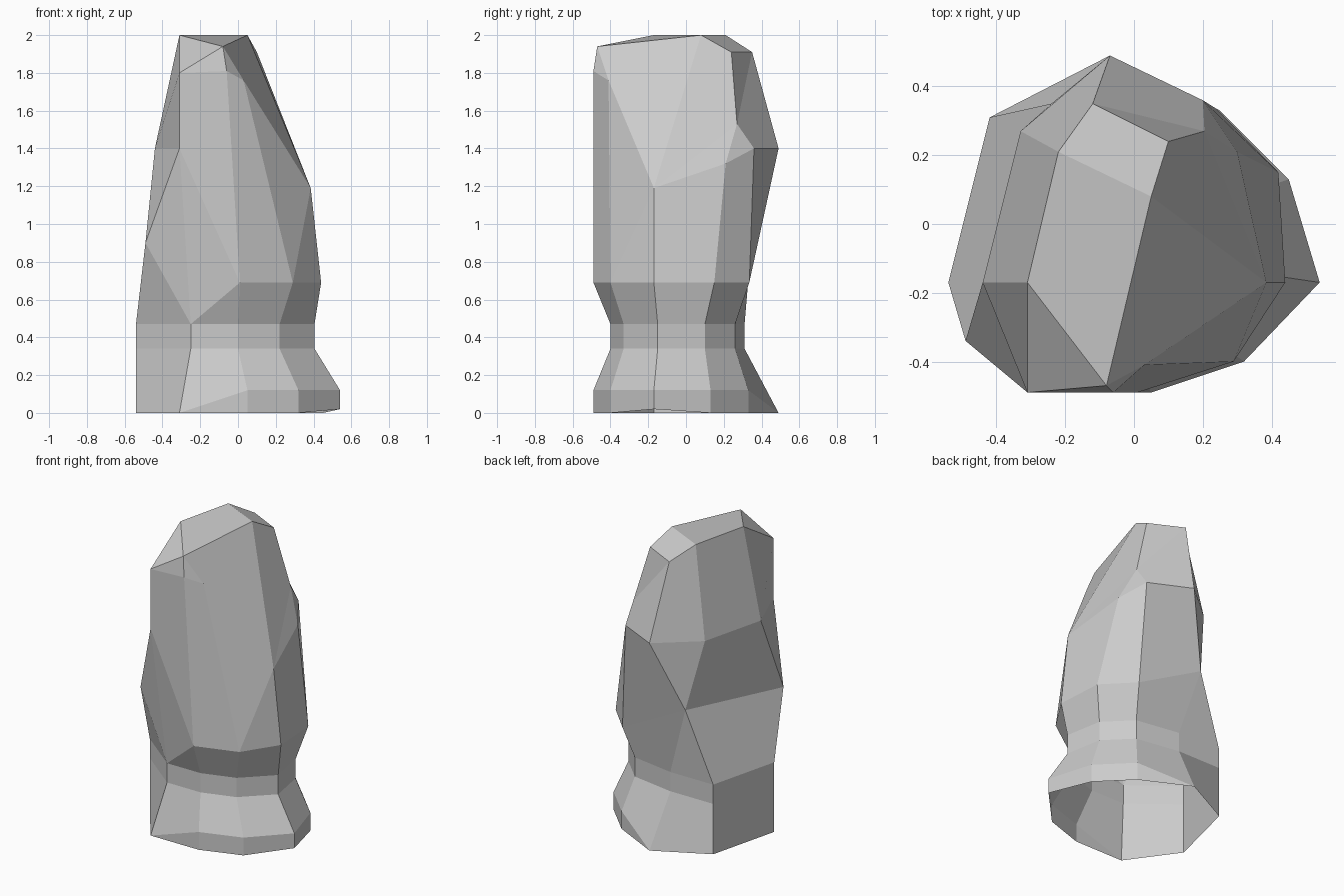
import bpy, bmesh

if "Cube" in bpy.data.objects:
    bpy.data.objects.remove(bpy.data.objects["Cube"])

bm = bmesh.new()
cache = {}


def vert(p):
    """Shared vertex at p, so repeated points weld into triangles."""
    if p not in cache:
        cache[p] = bm.verts.new(p)
    return cache[p]


def face(points):
    unique = list(dict.fromkeys(points))
    if len(unique) > 2:
        bm.faces.new([vert(p) for p in unique])


def at(outline, z):
    return [(x, y, z) for x, y in outline]


# Nine columns run counter-clockwise from the left side of the rock
foot = [(-.54, -.17), (-.31, -.49), (.05, -.49), (.32, -.40), (.54, -.17),
        (.45, .13), (.25, .33), (-.07, .49), (-.42, .31)]
waist = [(-.54, -.17), (-.25, -.40), (0, -.40), (.22, -.33), (.405, -.15),
         (.36, .10), (.20, .26), (-.10, .31), (-.42, .31)]

# Base band fades out towards the left and back
ground = at(foot, 0)
ground[4] = (.54, -.17, .02)
band = [p if i in (0, 1, 7, 8) else (p[0], p[1], .12)
        for i, p in enumerate(ground)]
neck_low, neck_high = at(waist, .34), at(waist, .47)

# Shoulder, chest and crown, with shared corners where facets merge
hollow = (-.24, .35, .94)
shoulder = [(-.49, -.34, .90), neck_high[1], (.01, -.49, .69),
            (.29, -.40, .69), (.44, -.17, .69), (.42, .15, .69),
            (.24, .335, .69), hollow, hollow]
chest = [(-.44, -.17, 1.4), (-.31, -.49, 1.4), shoulder[2], shoulder[3],
         (.385, -.17, 1.19), (.30, .21, 1.32), (.20, .36, 1.4),
         (-.07, .49, 1.4), (-.33, .27, 1.4)]
notch = (.205, .27, 1.53)
crown = [(-.31, -.17, 2), (-.31, -.49, 1.8), (-.06, -.49, 1.81),
         (.03, -.41, 1.76), chest[4], notch, notch,
         (-.12, .35, 1.91), (-.22, .21, 2)]
brow, ridge, nape = (-.08, -.47, 1.94), (.05, .08, 2), (.10, .24, 1.91)
tip = [crown[0], brow, brow, brow, ridge, nape, nape, crown[7], crown[8]]

# Facets between neighbouring rings; the underside stays open
rings = [ground, band, neck_low, neck_high, shoulder, chest, crown, tip]
for low, high in zip(rings, rings[1:]):
    for i in range(9):
        j = (i + 1) % 9
        face([low[i], low[j], high[j], high[i]])

# Top plane and back slope
face([crown[0], brow, ridge, crown[8]])
face([crown[8], ridge, nape, crown[7]])

# Crease across the left flank
bmesh.ops.connect_verts(bm, verts=[vert(shoulder[0]), vert(chest[1])])
bm.normal_update()

mesh = bpy.data.meshes.new("rock_pillar")
bm.to_mesh(mesh)
bm.free()
rock = bpy.data.objects.new("rock_pillar", mesh)
bpy.context.collection.objects.link(rock)
